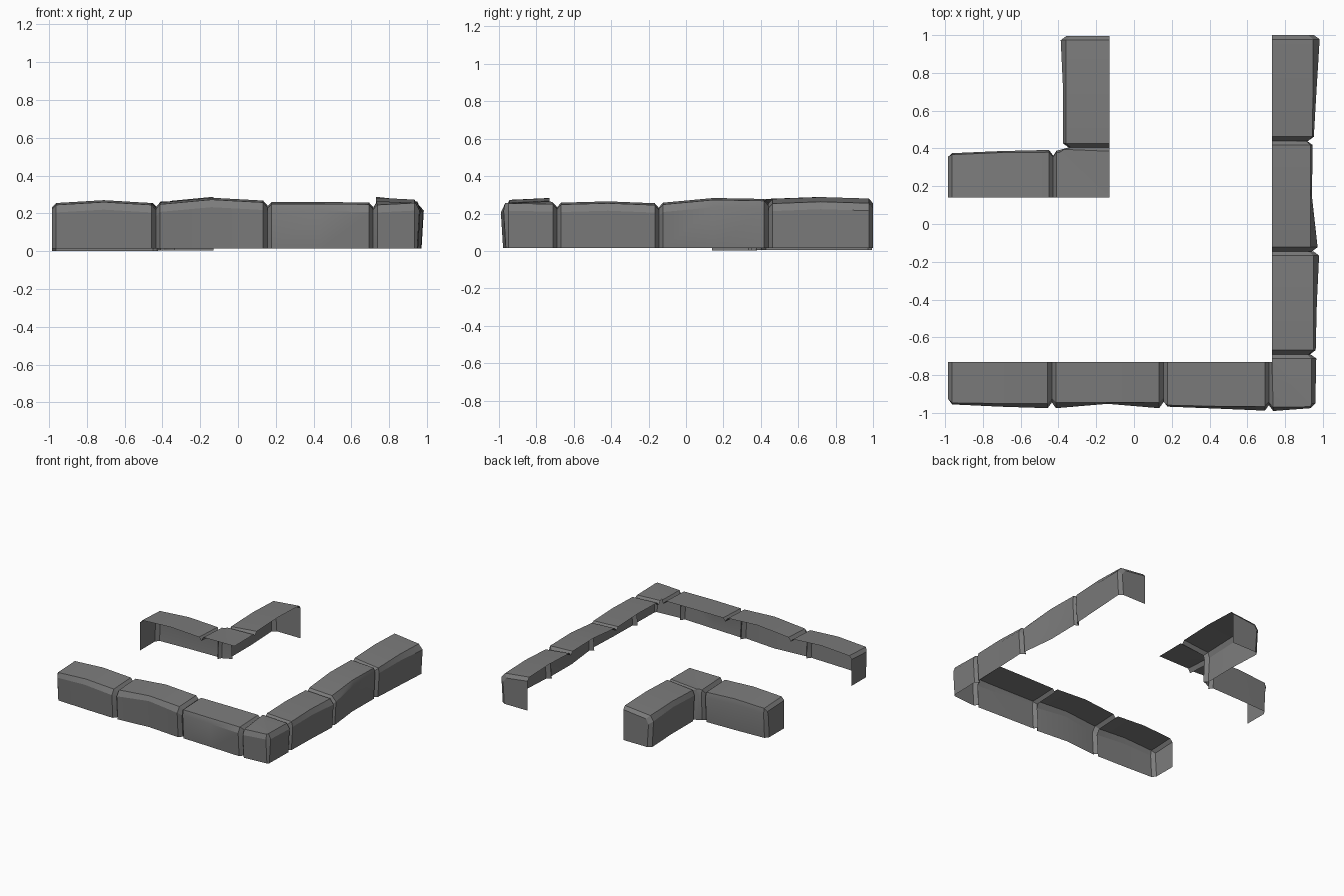
import bpy, bmesh

cube = bpy.data.objects.get("Cube")
if cube:
    bpy.data.objects.remove(cube, do_unlink=True)

stone_mat = bpy.data.materials.new("stone_grey")
stone_mat.use_nodes = True
GREY = (0.2, 0.2, 0.2, 1)
stone_mat.diffuse_color = GREY
bsdf = stone_mat.node_tree.nodes["Principled BSDF"]
bsdf.inputs["Base Color"].default_value = GREY
bsdf.inputs["Roughness"].default_value = 0.9

# Each wall side: (position along wall, distance outward) -> x, y
PLACE = {
    "front": lambda t, d: (t, -d),
    "right": lambda t, d: (d, t),
    "back": lambda t, d: (t, d),
    "left": lambda t, d: (-d, t),
}
# Inner, open edge of the top on each side
INNER = {
    "front": lambda t: (min(t, 0.73), -0.73),
    "right": lambda t: (0.73, max(t, -0.73)),
    "back": lambda t: (t, 0.14),
    "left": lambda t: (-0.13, t),
}


def section(side, t, out, crease, h, tilt, base, inner=None):
    """Cross-section: foot, shoulder, top crease, inner edge, inner foot."""
    put = PLACE[side]
    inner = inner or INNER[side](t)
    return [(*put(t, out - 0.012), base), (*put(t, out), h - tilt - 0.04),
            (*put(t, crease), h - tilt), (*inner, h), (*inner, base)]


def stone(side, a, b, outs, crease, heights, tilt=0.01, base=0.015,
          ends=(True, True)):
    """Sections of one stone from a to b, with worn ends dipping into the joints."""
    rows = []
    step = 0.022 if b > a else -0.022
    n = len(outs) - 1
    if ends[0]:
        rows.append(section(side, a, outs[0] - 0.03, crease - 0.025,
                            heights[0] - 0.025, tilt, base))
        a += step
    if ends[1]:
        b -= step
    for i, (out, h) in enumerate(zip(outs, heights)):
        rows.append(section(side, a + (b - a) * i / n, out, min(crease, out - 0.008),
                            h, tilt, base))
    if ends[1]:
        rows.append(section(side, b + step, outs[-1] - 0.03, crease - 0.025,
                            heights[-1] - 0.025, tilt, base))
    return rows


def build_wall(name, rows):
    """Skin the sections into a shell open underneath and on its inner side."""
    bm = bmesh.new()
    grid = [[bm.verts.new(p) for p in row] for row in rows]
    for r, s in zip(grid, grid[1:]):
        for j in range(3):
            quad = (r[j], s[j], s[j + 1], r[j + 1])
            bm.faces.new(quad)
    bm.faces.new(grid[0])
    bm.faces.new(grid[-1][::-1])
    bmesh.ops.remove_doubles(bm, verts=bm.verts, dist=0.0005)
    loose = [v for v in bm.verts if not v.link_faces]
    bmesh.ops.delete(bm, geom=loose, context="VERTS")
    mesh = bpy.data.meshes.new(name)
    bm.to_mesh(mesh)
    bm.free()
    mesh.materials.append(stone_mat)
    obj = bpy.data.objects.new(name, mesh)
    bpy.context.collection.objects.link(obj)
    bpy.ops.object.select_all(action="DESELECT")
    obj.select_set(True)
    bpy.context.view_layer.objects.active = obj
    bpy.ops.object.shade_smooth_by_angle(angle=0.35)


# Long outer wall: front stones, corner stone, right-hand stones
outer = stone("front", -0.985, -0.435, (0.955, 0.967, 0.975), 0.95, (0.255, 0.27, 0.255))
outer += stone("front", -0.435, 0.155, (0.975, 0.952, 0.975), 0.945, (0.258, 0.283, 0.268))
outer += stone("front", 0.155, 0.715, (0.967, 0.977, 0.988), 0.965, (0.26, 0.26, 0.258))
outer += stone("front", 0.715, 0.935, (0.99, 0.975), 0.97, (0.255, 0.265),
               ends=(True, False))
outer += stone("right", -0.95, -0.69, (0.96, 0.965), 0.94, (0.265, 0.26),
               ends=(False, True))
outer += stone("right", -0.69, -0.145, (0.962, 0.968, 0.98), 0.95, (0.258, 0.265, 0.255))
outer += stone("right", -0.145, 0.44, (0.972, 0.942, 0.946), 0.935, (0.258, 0.283, 0.278))
outer += stone("right", 0.44, 1.0, (0.952, 0.967, 0.983), 0.948, (0.278, 0.288, 0.28), 0.025)
build_wall("outer_stone_wall", outer)

# Short inner wall: left stone, concave corner stone, back stone
inner = stone("left", 0.995, 0.405, (0.388, 0.375, 0.376), 0.36, (0.278, 0.288, 0.278),
              0.022, 0.004)
inner.append(section("left", 0.395, 0.385, 0.37, 0.268, 0.012, 0.004, (-0.13, 0.385)))
inner.append(section("back", -0.392, 0.392, 0.38, 0.266, 0.012, 0.004, (-0.13, 0.14)))
inner.append(section("back", -0.41, 0.388, 0.378, 0.264, 0.012, 0.004))
inner += stone("back", -0.428, -0.985, (0.392, 0.386, 0.375), 0.38, (0.255, 0.268, 0.255),
               0.01, 0.002)
build_wall("inner_stone_wall", inner)
